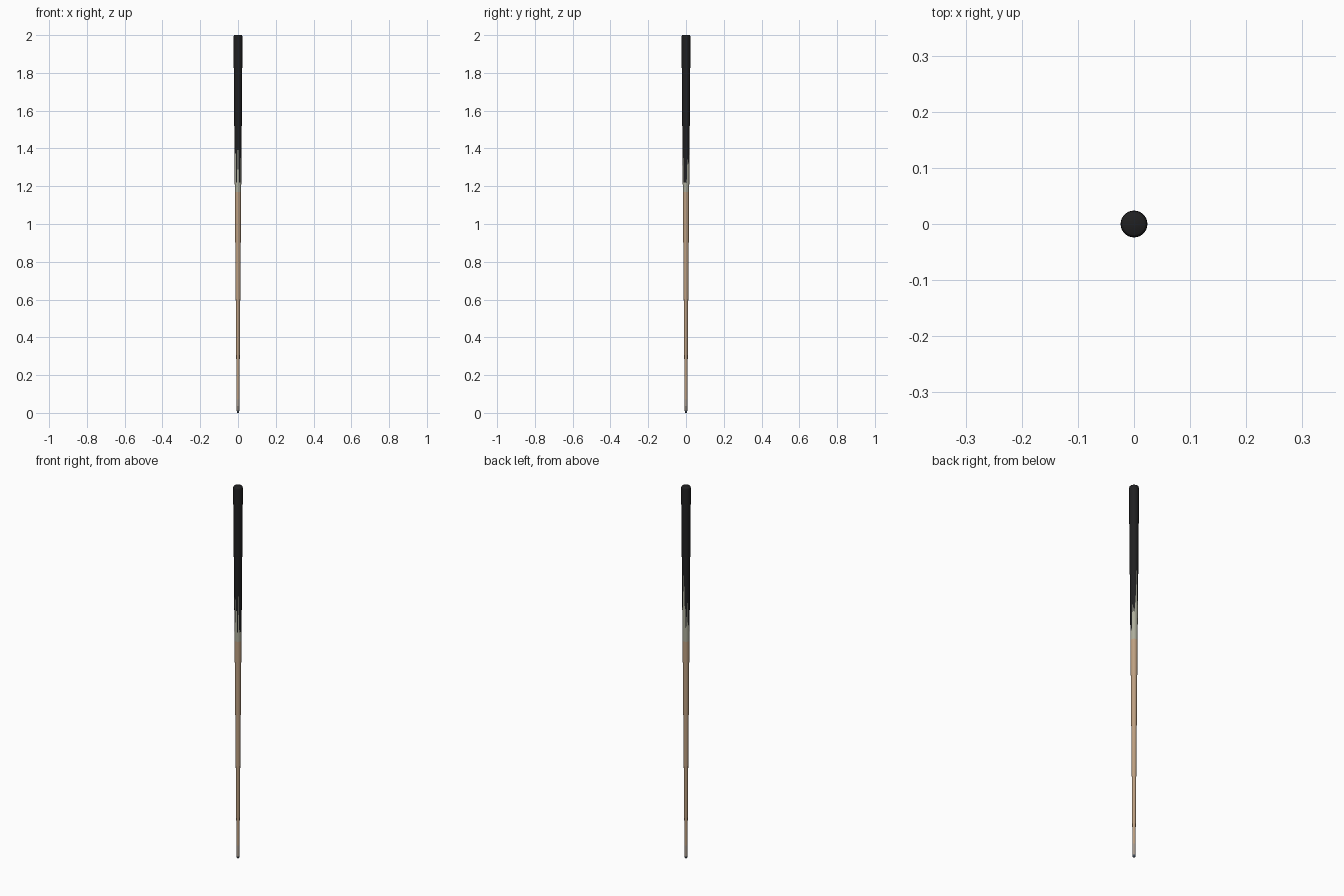
import bpy, bmesh, math

if "Cube" in bpy.data.objects:
    bpy.data.objects.remove(bpy.data.objects["Cube"])

N = 32


def material(name, rgb):
    m = bpy.data.materials.new(name)
    m.diffuse_color = (*rgb, 1)
    m.use_nodes = True
    m.node_tree.nodes["Principled BSDF"].inputs["Base Color"].default_value = m.diffuse_color
    return m


black = material("black", (0.014, 0.014, 0.015))
pale = material("pale_grey_green", (0.42, 0.42, 0.33))
wood = material("tan_wood", (0.51, 0.35, 0.22))
ferrule_grey = material("ferrule_grey", (0.40, 0.33, 0.27))
tip_dark = material("tip_blue_grey", (0.06, 0.08, 0.11))


def taper(z):
    return 0.0068 + 0.0086 * z


def lathe(name, rings, mat, cap_low=False, cap_high=False):
    """Rings are lists of N (radius, z) pairs, or one pair for a level ring."""
    bm = bmesh.new()
    loops = []
    for ring in rings:
        pts = ring if isinstance(ring, list) else [ring] * N
        loops.append([bm.verts.new((r * math.cos(i * math.tau / N),
                                    r * math.sin(i * math.tau / N), z))
                      for i, (r, z) in enumerate(pts)])
    for a, b in zip(loops, loops[1:]):
        for i in range(N):
            j = (i + 1) % N
            bm.faces.new((a[i], a[j], b[j], b[i]))
    if cap_low:
        bm.faces.new(loops[0][::-1])
    if cap_high:
        bm.faces.new(loops[-1])
    me = bpy.data.meshes.new(name)
    bm.to_mesh(me)
    bm.free()
    me.materials.append(mat)
    ob = bpy.data.objects.new(name, me)
    bpy.context.collection.objects.link(ob)
    bpy.context.view_layer.objects.active = ob
    ob.select_set(True)
    bpy.ops.object.shade_smooth_by_angle(angle=math.radians(40))
    ob.select_set(False)
    return ob


def level(z):
    return (taper(z), z)


# Jagged boundary between the pale forearm and black butt, by direction
heights = [1.22, 1.21, 1.36, 1.30, 1.34, 1.31, 1.36, 1.42,
           1.54, 1.45, 1.24, 1.38, 1.22, 1.42, 1.21, 1.30,
           1.22, 1.22, 1.22, 1.30, 1.50, 1.22, 1.22, 1.41,
           1.22, 1.41, 1.22, 1.22, 1.44, 1.22, 1.22, 1.22]
points = [level(z) for z in heights]

# Leather tip, ferrule and long tapered shaft
lathe("tip", [(0.0042, 0), (0.0060, 0.002), level(0.012)], tip_dark, cap_low=True)
lathe("ferrule", [level(0.012), level(0.07)], ferrule_grey)
lathe("shaft", [level(0.07), level(1.17)], wood)

# Forearm with pointed inlays, then the butt with a rounded end
lathe("forearm", [level(1.17), points], pale)
lathe("butt", [points, level(1.56), level(1.985), (0.0232, 1.993),
               (0.0215, 1.998), (0.019, 2.0)], black, cap_high=True)
